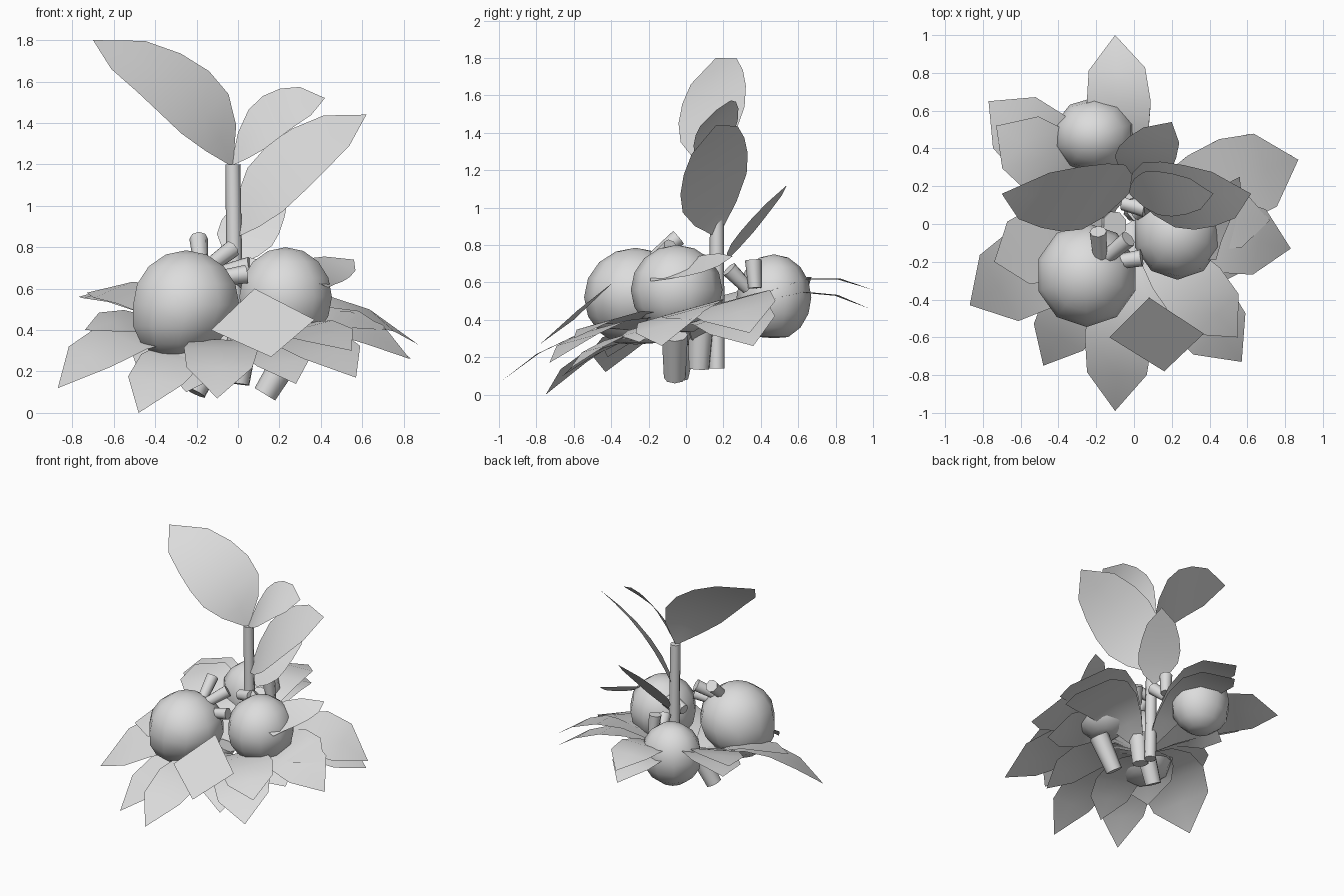
import bpy, bmesh, math
from mathutils import Vector

if "Cube" in bpy.data.objects:
    bpy.data.objects.remove(bpy.data.objects["Cube"])

grey = bpy.data.materials.new("pale_grey")
grey.diffuse_color = (0.72, 0.72, 0.72, 1)
grey.use_nodes = True
grey.node_tree.nodes["Principled BSDF"].inputs["Base Color"].default_value = grey.diffuse_color


def finish(bm, name, angle=60):
    me = bpy.data.meshes.new(name)
    bm.to_mesh(me)
    bm.free()
    me.materials.append(grey)
    ob = bpy.data.objects.new(name, me)
    bpy.context.collection.objects.link(ob)
    bpy.context.view_layer.objects.active = ob
    ob.select_set(True)
    bpy.ops.object.shade_smooth_by_angle(angle=math.radians(angle))
    ob.select_set(False)
    return ob


def leaf(name, base, mid, tip, half, widths):
    """Thin pointed blade along a curved midrib; half is the half-width vector."""
    base, mid, tip, half = map(Vector, (base, mid, tip, half))
    ctrl = 2 * mid - (base + tip) / 2
    bm = bmesh.new()
    rows = []
    n = len(widths)
    for i, w in enumerate(widths):
        t = i / n
        p = (1 - t) ** 2 * base + 2 * t * (1 - t) * ctrl + t * t * tip
        rows.append([bm.verts.new(p + half * w * s) for s in (-1, 0, 1)])
    for a, b in zip(rows, rows[1:]):
        for k in (0, 1):
            bm.faces.new((a[k], a[k + 1], b[k + 1], b[k]))
    end = bm.verts.new(tip)
    for k in (0, 1):
        bm.faces.new((rows[-1][k], rows[-1][k + 1], end))
    bmesh.ops.recalc_face_normals(bm, faces=bm.faces)
    if sum(f.normal.z for f in bm.faces) < 0:
        bmesh.ops.reverse_faces(bm, faces=bm.faces)
    return finish(bm, name)


def tube(name, a, b, r1, r2, sides=8):
    """Capped tapered cylinder between two points."""
    a, b = Vector(a), Vector(b)
    bm = bmesh.new()
    bmesh.ops.create_cone(bm, cap_ends=True, segments=sides, radius1=r1,
                          radius2=r2, depth=(b - a).length)
    rot = (b - a).to_track_quat('Z', 'Y')
    for v in bm.verts:
        v.co = rot @ v.co + (a + b) / 2
    return finish(bm, name)


def fruit(name, centre, radii, lean):
    """Low-poly ball with a flattened bottom that leans sideways."""
    bm = bmesh.new()
    bmesh.ops.create_uvsphere(bm, u_segments=10, v_segments=8, radius=1)
    for v in bm.verts:
        low = max(0, -v.co.z)
        z = max(v.co.z, -0.95)
        v.co = Vector((v.co.x * radii[0] + lean * low, v.co.y * radii[1],
                       z * radii[2])) + Vector(centre)
    return finish(bm, name)


# Three round fruits
fruit("fruit_front", (-.25, -.27, .52), (.27, .275, .265), -.05)
fruit("fruit_right", (.23, -.05, .56), (.235, .245, .24), 0)
fruit("fruit_back", (-.21, .47, .52), (.22, .2, .23), 0)

# Central upright stem
tube("main_stem", (-.01, .165, .14), (-.025, .165, 1.2), .042, .036)

# Upper leaves on the stem: base, middle, tip, half width
OVAL = (.06, .62, .95, 1, .9, .68)
UPPER = [
    ((-.03, .16, 1.2), (-.26, .14, 1.55), (-.70, .16, 1.80), (.12, .18, .10)),
    ((-.03, .17, 1.2), (.16, .16, 1.43), (.42, .16, 1.52), (-.04, .12, .10)),
    ((-.02, .17, .85), (.23, .15, 1.18), (.62, .16, 1.44), (-.09, .18, .11)),
    ((.0, .22, .72), (.06, .35, .90), (.20, .54, 1.12), (.14, -.06, -.03)),
]
for i, spec in enumerate(UPPER):
    leaf(f"upper_leaf_{i + 1}", *spec, OVAL)

# Rosette of drooping leaves: tip x, y, z, half width, arch height
BLADE = (.12, .55, .86, 1, .88)
ROSETTE = [
    (-.10, -.99, .07, .18, .17), (-.48, -.75, .00, .17, .16),
    (.57, -.73, .17, .20, .16), (.55, -.60, .30, .18, .13),
    (-.87, -.43, .12, .23, .19), (-.74, -.20, .40, .20, .10),
    (-.77, .65, .56, .20, .14), (-.73, .52, .58, .19, .12),
    (-.10, 1.0, .56, .17, .18), (-.10, .98, .46, .17, .17),
    (.87, .34, .33, .23, .20), (.84, .36, .26, .21, .17),
    (.83, -.13, .26, .20, .18), (.72, .02, .40, .17, .12),
    (-.25, -.66, .10, .16, .10), (.28, -.62, .14, .16, .12),
    (.58, -.25, .28, .19, .12), (-.48, -.42, .20, .19, .12),
    (-.55, .30, .42, .18, .14),
]
hub = Vector((-.05, .05, .27))
TILT = .28  # the whole rosette slopes up towards the back
for i, (x, y, z, w, arch) in enumerate(ROSETTE):
    tip = Vector((x, y, z))
    out = Vector((x - hub.x, y - hub.y, 0)).normalized()
    base = hub + out * .05
    side = Vector((-out.y, out.x, out.x * TILT)) * w
    mid = (base + tip) / 2 + Vector((0, 0, arch))
    leaf(f"rosette_leaf_{i + 1}", base, mid, tip, side, BLADE)

# Raised leaf beside the right fruit
leaf("raised_leaf", (.38, -.19, .63), (.42, .05, .69), (.56, .25, .74),
     (.10, 0, -.045), (.55, .8, 1, 1, .75))

# Square front bract
bm = bmesh.new()
bm.faces.new([bm.verts.new(p) for p in
              ((.08, -.39, .60), (-.13, -.60, .40), (.16, -.78, .27), (.37, -.58, .45))])
finish(bm, "front_bract")

# Short stalks around the fruits
STALKS = [
    ((-.18, -.17, .73), (-.19, -.04, .84)), ((-.15, -.18, .70), (-.03, -.08, .79)),
    ((-.09, -.20, .65), (.04, -.18, .67)), ((-.06, .11, .68), (.06, .08, .71)),
    ((.02, .37, .57), (.01, .36, .72)), ((-.02, .33, .57), (.02, .23, .67)),
    ((.02, .05, .62), (.08, .12, .72)),
]
for i, (a, b) in enumerate(STALKS):
    tube(f"stalk_{i + 1}", a, b, .037, .045)

# Thick cut stumps underneath
STUMPS = [((.13, -.06, .09), (.27, -.06, .32)), ((-.21, -.04, .10), (-.10, .0, .32)),
          ((.0, .07, .14), (.03, .08, .36))]
for i, (a, b) in enumerate(STUMPS):
    tube(f"stump_{i + 1}", a, b, .058, .07)
